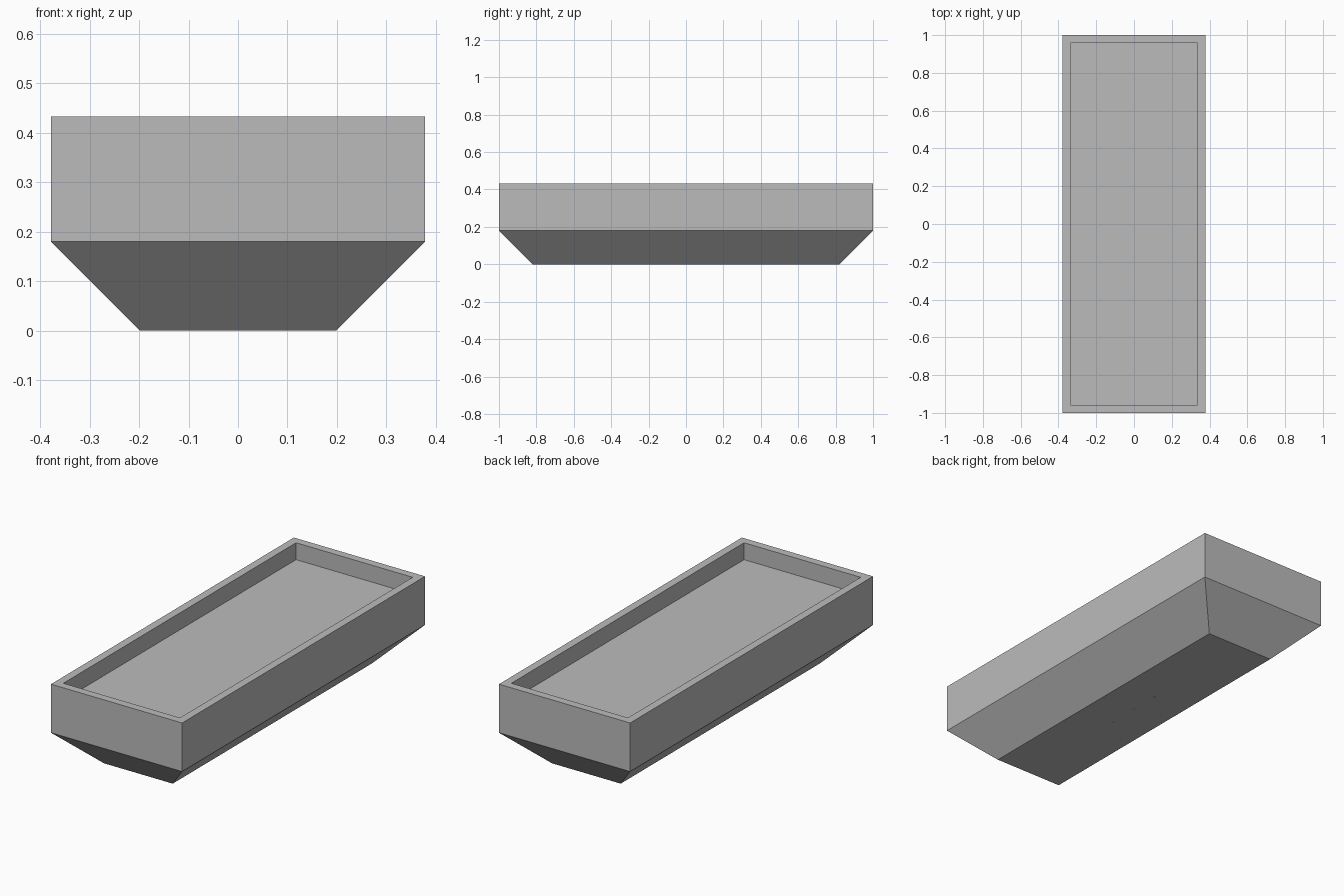
import bpy
import bmesh
from mathutils import Matrix

cube = bpy.data.objects.get("Cube")
if cube:
    bpy.data.objects.remove(cube, do_unlink=True)

HALF_X, HALF_Y = 0.378, 1.0
CHAMFER, TOP = 0.18, 0.433
WALL, DEPTH = 0.042, 0.088

grey = bpy.data.materials.new("plain grey")
grey.use_nodes = True
colour = (0.5, 0.5, 0.5, 1)
grey.diffuse_color = colour
grey.node_tree.nodes["Principled BSDF"].inputs["Base Color"].default_value = colour


def add_object(name, bm):
    bmesh.ops.recalc_face_normals(bm, faces=bm.faces)
    mesh = bpy.data.meshes.new(name)
    bm.to_mesh(mesh)
    bm.free()
    mesh.materials.append(grey)
    obj = bpy.data.objects.new(name, mesh)
    bpy.context.collection.objects.link(obj)
    return obj


# Tray body: rectangular rings (inset, height) from the base up, over the rim, down to the floor
bm = bmesh.new()
rings = []
for inset, z in [(CHAMFER, 0), (0, CHAMFER), (0, TOP), (WALL, TOP), (WALL, TOP - DEPTH)]:
    x, y = HALF_X - inset, HALF_Y - inset
    rings.append([bm.verts.new((sx * x, sy * y, z))
                  for sx, sy in [(-1, -1), (1, -1), (1, 1), (-1, 1)]])
for low, high in zip(rings, rings[1:]):
    for i in range(4):
        j = (i + 1) % 4
        bm.faces.new((low[i], low[j], high[j], high[i]))
bm.faces.new(rings[0][::-1])
bm.faces.new(rings[-1])
body = add_object("tray_body", bm)

# Row of tiny blind holes under the base
bm = bmesh.new()
for y in (-0.16, 0, 0.16):
    bmesh.ops.create_cone(bm, cap_ends=True, segments=12, radius1=0.005, radius2=0.005,
                          depth=0.04, matrix=Matrix.Translation((0, y, 0)))
cutter = add_object("hole_cutter", bm)
cutter.hide_render = True
cutter.hide_set(True)
holes = body.modifiers.new("base holes", 'BOOLEAN')
holes.operation = 'DIFFERENCE'
holes.solver = 'EXACT'
holes.object = cutter
